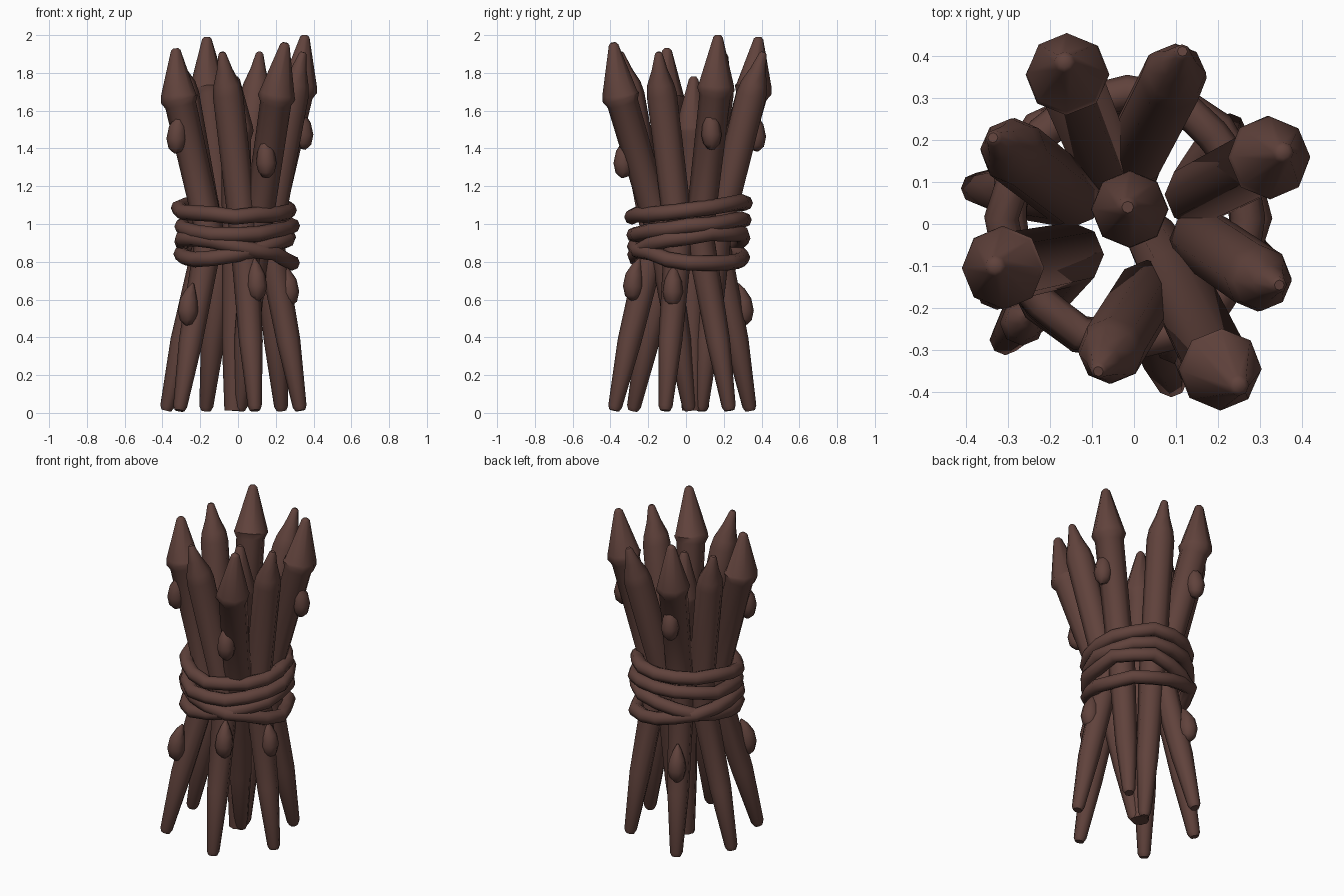
import bpy, bmesh, math, random
from mathutils import Vector

if "Cube" in bpy.data.objects:
    bpy.data.objects.remove(bpy.data.objects["Cube"])

random.seed(4)
wood = bpy.data.materials.new("dark brown wood")
wood.diffuse_color = (0.118, 0.055, 0.045, 1)
wood.use_nodes = True
wood.node_tree.nodes["Principled BSDF"].inputs["Base Color"].default_value = wood.diffuse_color


def loft(name, pts, radii, sides, closed=False, up=Vector((0, 1, 0)), angle=48):
    """Sweep a polygon of varying radius along a list of points."""
    bm = bmesh.new()
    pts = [Vector(p) for p in pts]
    n = len(pts)
    rings = []
    for i, p in enumerate(pts):
        if closed:
            d = pts[(i + 1) % n] - pts[i - 1]
        else:
            d = pts[min(i + 1, n - 1)] - pts[max(i - 1, 0)]
        d.normalize()
        u = up.cross(d).normalized()
        v = d.cross(u)
        rings.append([bm.verts.new(p + radii[i] * (u * math.cos(a) + v * math.sin(a)))
                      for a in (math.tau * k / sides for k in range(sides))])
    for i in range(n if closed else n - 1):
        a, b = rings[i], rings[(i + 1) % n]
        for k in range(sides):
            j = (k + 1) % sides
            bm.faces.new((a[k], a[j], b[j], b[k]))
    if not closed:
        bm.faces.new(rings[0][::-1])
        bm.faces.new(rings[-1])
    bmesh.ops.recalc_face_normals(bm, faces=bm.faces)
    mesh = bpy.data.meshes.new(name)
    bm.to_mesh(mesh)
    bm.free()
    mesh.materials.append(wood)
    ob = bpy.data.objects.new(name, mesh)
    bpy.context.collection.objects.link(ob)
    bpy.ops.object.select_all(action='DESELECT')
    ob.select_set(True)
    bpy.context.view_layer.objects.active = ob
    bpy.ops.object.shade_smooth_by_angle(angle=math.radians(angle))
    return ob


def stake(name, foot, waist_angle, shoulder, tip, collar):
    """Bent stake: narrow foot, pinched at the binding, pointed top."""
    a = math.radians(waist_angle)
    foot = Vector((*foot, 0.012))
    waist = Vector((0.165 * math.cos(a), 0.165 * math.sin(a), 0.95))
    shoulder, tip = Vector(shoulder), Vector(tip)
    knee = foot.lerp(waist, 0.37)
    knee.z = 0.38
    pts = [foot, foot.lerp(knee, 0.06), knee, waist]
    radii = [0.026, 0.037, 0.063, 0.077]
    if collar:
        pts += [waist.lerp(shoulder, 0.93), waist.lerp(shoulder, 0.975), shoulder,
                shoulder.lerp(tip, 0.96), tip]
        radii += [0.083, 0.100, 0.094, 0.025, 0.014]
    else:
        pts += [waist.lerp(shoulder, 0.93), shoulder, shoulder.lerp(tip, 0.45),
                shoulder.lerp(tip, 0.95), tip]
        radii += [0.080, 0.071, 0.042, 0.020, 0.012]
    loft(name, pts, radii, 8)


# Collared stakes: foot, angle at the binding, shoulder, tip
large = [((-0.31, -0.28), 206, (-0.315, -0.105, 1.68), (-0.33, -0.10, 1.93)),
         ((-0.17, 0.34), 116, (-0.16, 0.36, 1.73), (-0.165, 0.385, 1.99)),
         ((0.23, 0.23), 25, (0.325, 0.16, 1.735), (0.355, 0.17, 2.0)),
         ((0.01, 0.02), -53, (0.207, -0.35, 1.69), (0.25, -0.385, 1.96))]
# Slim stakes
small = [((0.09, -0.38), -79, (-0.06, -0.31, 1.74), (-0.085, -0.35, 1.91)),
         ((-0.38, 0.085), 156, (-0.295, 0.18, 1.74), (-0.335, 0.205, 1.90)),
         ((-0.01, 0.08), 90, (0.10, 0.36, 1.74), (0.115, 0.41, 1.91)),
         ((0.33, -0.11), -13, (0.305, -0.135, 1.74), (0.345, -0.145, 1.91))]
for group, label, collar in ((large, "collared_stake", True), (small, "slim_stake", False)):
    for foot, angle, sh, tip in group:
        stake(label, foot, angle, sh, tip, collar)

# Centre stake
loft("centre_stake",
     [(-0.02, 0.03, 0.012), (-0.02, 0.03, 0.4), (-0.01, 0.03, 1.0), (-0.01, 0.035, 1.45),
      (-0.01, 0.035, 1.49), (-0.01, 0.035, 1.51), (-0.015, 0.04, 1.765), (-0.015, 0.04, 1.78)],
     [0.052, 0.066, 0.075, 0.08, 0.092, 0.09, 0.025, 0.014], 8)

# Rope bindings: height, tilt along x, tilt along y
for z, tx, ty in ((1.08, 0.0, 0.12), (0.985, 0.0, 0.13), (0.855, -0.18, -0.11), (0.885, 0.18, 0.16)):
    path = []
    for k in range(16):
        a = math.tau * k / 16
        r = 0.292 + random.uniform(-0.012, 0.012)
        x, y = r * math.cos(a), r * math.sin(a)
        path.append((x - 0.015, y + 0.015, z + tx * x + ty * y + random.uniform(-0.008, 0.008)))
    loft("rope_binding", path, [0.041] * 16, 8, True, Vector((0, 0, 1)), 60)

# Teardrop bark knots
for x, y, z in ((-0.325, -0.15, 1.48), (0.15, -0.33, 1.35), (0.345, 0.135, 1.5), (-0.15, 0.37, 1.49),
                (-0.265, -0.235, 0.57), (0.10, -0.28, 0.70), (0.27, -0.07, 0.67), (-0.15, 0.305, 0.57)):
    inward = Vector((x, y, 0)).normalized() * -0.03
    base = Vector((x, y, z))
    pts = [base + Vector((0, 0, h)) + inward * t for h, t in
           ((-0.10, 0.3), (-0.075, 0), (-0.03, 0), (0.03, 0.2), (0.08, 0.7), (0.115, 1.2))]
    loft("bark_knot", pts, [0.022, 0.043, 0.054, 0.046, 0.026, 0.006], 8, angle=60)
